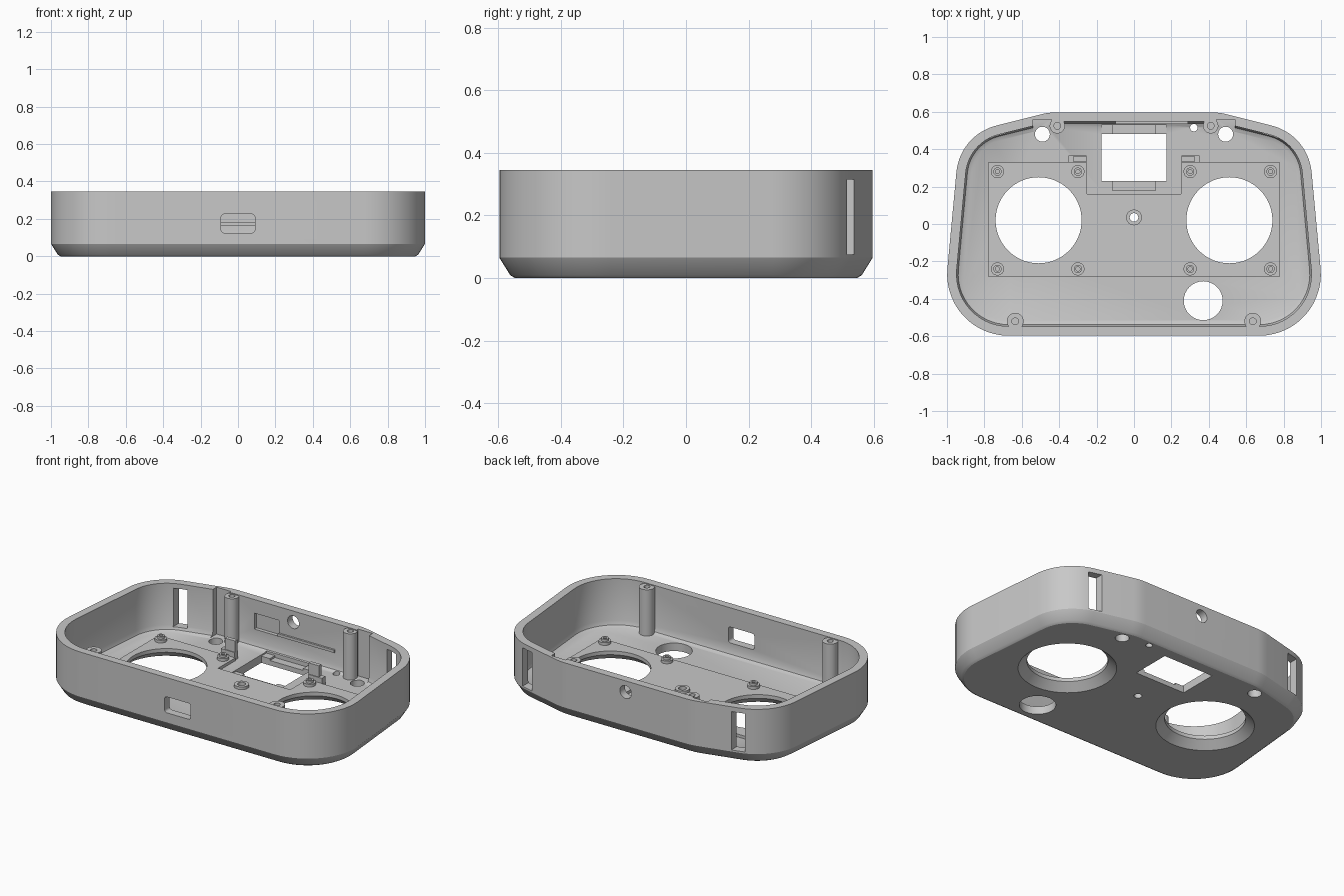
import bpy, bmesh
from math import pi, cos, tan, sin
from mathutils import Vector

if "Cube" in bpy.data.objects:
    bpy.data.objects.remove(bpy.data.objects["Cube"])

grey = bpy.data.materials.new("plain grey")
grey.use_nodes = True
grey.diffuse_color = (0.58, 0.58, 0.58, 1)
grey.node_tree.nodes["Principled BSDF"].inputs["Base Color"].default_value = grey.diffuse_color

RIM, FLOOR, PLATE = 0.345, 0.05, 0.068
parts = []


def finish(bm, name, keep=True):
    bmesh.ops.recalc_face_normals(bm, faces=bm.faces)
    mesh = bpy.data.meshes.new(name)
    bm.to_mesh(mesh)
    bm.free()
    mesh.materials.append(grey)
    ob = bpy.data.objects.new(name, mesh)
    bpy.context.scene.collection.objects.link(ob)
    if keep:
        parts.append(ob)
    else:
        ob.hide_render = True
    return ob


def loft(name, rings, keep=True):
    """Join equal rings of points with quads and cap both ends."""
    bm = bmesh.new()
    loops = [[bm.verts.new(p) for p in ring] for ring in rings]
    n = len(loops[0])
    for a, b in zip(loops, loops[1:]):
        for i in range(n):
            j = (i + 1) % n
            bm.faces.new((a[i], a[j], b[j], b[i]))
    bm.faces.new(loops[0])
    bm.faces.new(loops[-1])
    return finish(bm, name, keep)


def lathe(name, profile, x, y, keep=True, n=32):
    """Turn (radius, height) pairs about a vertical axis."""
    rings = [[(x + r * cos(2 * pi * i / n), y + r * sin(2 * pi * i / n), z)
              for i in range(n)] for r, z in profile]
    return loft(name, rings, keep)


def prism(name, outline, z0, z1, keep=True):
    return loft(name, [[(x, y, z) for x, y in outline] for z in (z0, z1)], keep)


def box(name, x0, x1, y0, y1, z0, z1, keep=True):
    return prism(name, [(x0, y0), (x1, y0), (x1, y1), (x0, y1)], z0, z1, keep)


def rounded(corner, before, after, t, steps=14):
    """Arc that touches both edges at distance t from the corner."""
    c = Vector(corner)
    a = (Vector(before) - c).normalized()
    b = (Vector(after) - c).normalized()
    half = a.angle(b) / 2
    radius = t * tan(half)
    centre = c + (a + b).normalized() * (t / cos(half))
    va = (c + a * t - centre).normalized()
    vb = (c + b * t - centre).normalized()
    return [centre + va.slerp(vb, i / steps).normalized() * radius
            for i in range(steps + 1)]


def inset(points, d):
    out = []
    for i, p in enumerate(points):
        e1 = (p - points[i - 1]).normalized()
        e2 = (points[(i + 1) % len(points)] - p).normalized()
        n1, n2 = Vector((e1.y, -e1.x, 0)), Vector((e2.y, -e2.x, 0))
        m = (n1 + n2).normalized()
        out.append(p + m * (d / m.dot(n1)))
    return out


# Shell: one outline lofted up the outside and down the inside
back, side, front = (0.455, 0.597, 0), (0.931, 0.477, 0), (1.031, -0.597, 0)
half = rounded(back, (0, 0.597, 0), side, 0.04, 3)
half += rounded(side, back, front, 0.2)
half += rounded(front, side, (0, -0.597, 0), 0.36)
outline = half + [Vector((-p.x, p.y, 0)) for p in reversed(half)]
levels = [(0.05, 0), (0.035, 0.009), (0, 0.065), (0, RIM),
          (0.05, RIM), (0.05, 0.085), (0.059, 0.06), (0.08, FLOOR)]
shell = loft("shell", [[p + Vector((0, 0, z)) for p in inset(outline, d)]
                       for d, z in levels])

# Raised mounting plate, notched around the display
plate = prism("mounting_plate", [(-0.78, -0.28), (0.78, -0.28), (0.78, 0.33),
                                 (0.25, 0.33), (0.25, 0.16), (-0.25, 0.16),
                                 (-0.25, 0.33), (-0.78, 0.33)], 0.04, PLATE)


def hole(name, r, x, y):
    return lathe(name, [(r, -0.1), (r, 0.2)], x, y, False)


# Cutters
cuts = []
for s in (-1, 1):
    cuts.append(lathe("large_hole_cut", [(0.29, -0.009), (0.23, 0.045), (0.23, 0.2)],
                      s * 0.51, 0.02, False, 64))
    cuts.append(hole("corner_hole_cut", 0.04, s * 0.49, 0.48))
    xs = sorted((s * 0.69, s * 0.77))
    cuts.append(box("slot_cut", *xs, 0.42, 0.7, 0.075, 0.315, False))
    xs = sorted((s * 0.44, s * 0.54))
    cuts.append(box("wall_pocket_cut", *xs, 0.48, 0.56, FLOOR + 0.002, 0.5, False))
cuts.append(hole("button_hole_cut", 0.104, 0.37, -0.41))
cuts.append(hole("small_hole_cut", 0.02, 0.32, 0.515))
cuts.append(hole("centre_hole_cut", 0.023, 0, 0.035))
cuts.append(box("display_recess_cut", -0.175, 0.175, 0.18, 0.53, 0.03, 0.07, False))
cuts.append(box("display_window_cut", -0.175, 0.175, 0.23, 0.48, -0.1, 0.1, False))
cuts.append(box("back_wall_recess_cut", -0.27, -0.1, 0.5, 0.57, 0.16, 0.26, False))

# Front port with rounded corners, and round hole in the back wall
corners = [(-0.09, 0.125), (0.09, 0.125), (0.09, 0.225), (-0.09, 0.225)]
port = []
for i in range(4):
    c, a, b = [(q[0], 0, q[1]) for q in (corners[i], corners[i - 1], corners[(i + 1) % 4])]
    port += rounded(c, a, b, 0.015, 4)
cuts.append(loft("front_port_cut", [[p + Vector((0, y, 0)) for p in port]
                                    for y in (-0.7, -0.5)], False))
cuts.append(loft("back_hole_cut", [[(0.04 * cos(i * pi / 16), y, 0.275 + 0.04 * sin(i * pi / 16))
                                    for i in range(32)] for y in (0.5, 0.7)], False))


def carve(ob, cutters):
    for c in cutters:
        m = ob.modifiers.new("cut", 'BOOLEAN')
        m.operation, m.solver, m.object = 'DIFFERENCE', 'EXACT', c
    deps = bpy.context.evaluated_depsgraph_get()
    mesh = bpy.data.meshes.new_from_object(ob.evaluated_get(deps))
    ob.modifiers.clear()
    ob.data = mesh


carve(shell, cuts)
carve(plate, [c for c in cuts if c.name.startswith(("large_hole", "centre_hole"))])
for c in cuts:
    bpy.data.objects.remove(c)

# Mirrored posts, bosses, clips and display pads
for s, tag in ((-1, "right"), (1, "left")):
    for x, y, r, end in ((0.41, 0.525, 0.041, "back"), (0.635, -0.52, 0.045, "front")):
        top = RIM - 0.006
        lathe(f"{end}_post_{tag}", [(r, 0.04), (r, top), (0.018, top), (0.018, 0.2)], s * x, y)
    for x in (0.3, 0.73):
        for y in (-0.24, 0.28):
            lathe(f"boss_{tag}", [(0.035, 0.05), (0.035, 0.085), (0.022, 0.085),
                                  (0.022, 0.1), (0.011, 0.1), (0.011, 0.08)], s * x, y)
    xs = sorted((s * 0.255, s * 0.35))
    box(f"clip_base_{tag}", *xs, 0.33, 0.365, 0.04, 0.1)
    xs = sorted((s * 0.255, s * 0.325))
    box(f"clip_{tag}", *xs, 0.335, 0.36, 0.04, 0.17)
    xs = sorted((s * 0.115, s * 0.175))
    for y in (0.18, 0.48):
        box(f"display_pad_{tag}", *xs, y, y + 0.05, 0.025, 0.042)

# Ring around the centre hole, hollow right through
bm = bmesh.new()
prof = [(0.042, 0.05), (0.042, 0.085), (0.023, 0.085), (0.023, 0.05)]
edge = [bm.verts.new((r, 0.035, z)) for r, z in prof]
loop = [bm.edges.new((edge[i], edge[(i + 1) % 4])) for i in range(4)]
bmesh.ops.spin(bm, geom=edge + loop, cent=(0, 0.035, 0), axis=(0, 0, 1),
               angle=2 * pi, steps=32)
bmesh.ops.remove_doubles(bm, verts=bm.verts, dist=0.0005)
finish(bm, "centre_ring")

# Ledge on the inside of the back wall
box("back_wall_ledge", -0.1, 0.29, 0.535, 0.56, 0.165, 0.182)

# Smooth the curves, keep the edges sharp
bpy.ops.object.select_all(action='DESELECT')
for ob in parts:
    ob.select_set(True)
bpy.context.view_layer.objects.active = shell
bpy.ops.object.shade_smooth_by_angle(angle=pi / 6)
